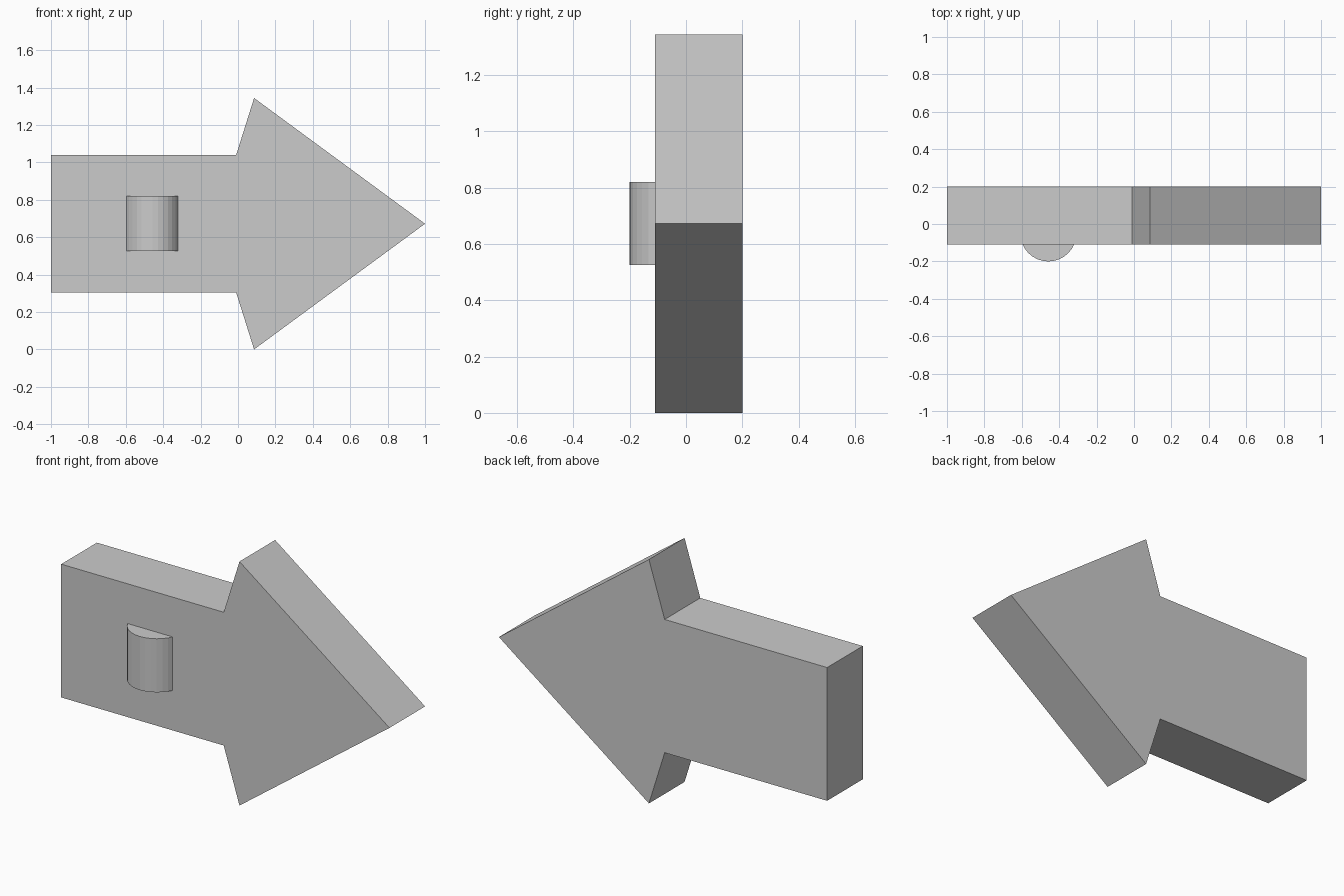
import bpy
import bmesh
from math import pi, sin, cos

cube = bpy.data.objects.get("Cube")
if cube:
    bpy.data.objects.remove(cube, do_unlink=True)

# Single plain grey
grey = bpy.data.materials.new("plain_grey")
grey.use_nodes = True
color = (0.6, 0.6, 0.6, 1)
grey.diffuse_color = color
grey.node_tree.nodes["Principled BSDF"].inputs["Base Color"].default_value = color


def prism(name, outline, offset):
    """Extrude a flat outline by an offset vector into a solid."""
    bm = bmesh.new()
    face = bm.faces.new([bm.verts.new(p) for p in outline])
    result = bmesh.ops.extrude_face_region(bm, geom=[face], use_keep_orig=True)
    moved = [g for g in result["geom"] if isinstance(g, bmesh.types.BMVert)]
    bmesh.ops.translate(bm, verts=moved, vec=offset)
    bmesh.ops.recalc_face_normals(bm, faces=bm.faces)
    mesh = bpy.data.meshes.new(name)
    bm.to_mesh(mesh)
    bm.free()
    mesh.materials.append(grey)
    obj = bpy.data.objects.new(name, mesh)
    bpy.context.collection.objects.link(obj)
    return obj


# Arrow plate: upper half profile mirrored about the mid height
FRONT, BACK, MID = -0.11, 0.2, 0.672
upper = [(-1, 0.367), (-0.01, 0.367), (0.086, MID)]
profile = upper + [(1, 0)] + [(x, -h) for x, h in reversed(upper)]
prism("arrow_body", [(x, FRONT, MID + h) for x, h in profile], (0, BACK - FRONT, 0))

# Rounded peg: circular segment standing proud of the front face
RADIUS, CX, CY, SIDES = 0.15, -0.458, -0.05, 32
circle = [(CX + RADIUS * cos(2 * pi * i / SIDES),
           CY + RADIUS * sin(2 * pi * i / SIDES), 0.525) for i in range(SIDES)]
prism("front_peg", circle, (0, 0, 0.295))
